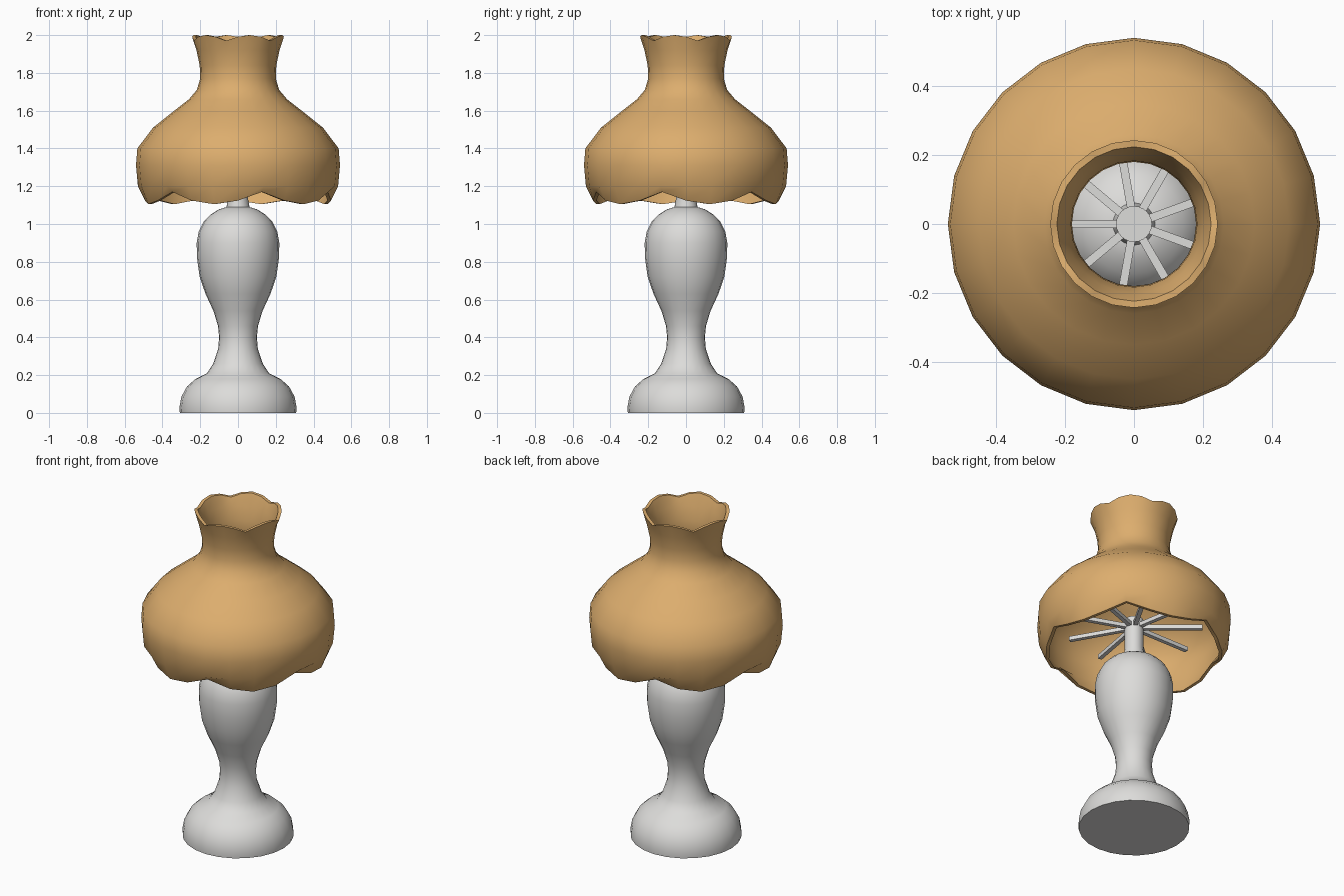
import bpy, bmesh, math

if "Cube" in bpy.data.objects:
    bpy.data.objects.remove(bpy.data.objects["Cube"])

SEG = 24


def material(name, color):
    m = bpy.data.materials.new(name)
    m.diffuse_color = (*color, 1)
    m.use_nodes = True
    m.node_tree.nodes["Principled BSDF"].inputs["Base Color"].default_value = m.diffuse_color
    return m


amber = material("amber shade", (0.72, 0.42, 0.155))
grey = material("pale grey", (0.72, 0.715, 0.70))


def lathe(name, profile, mat, closed=False, lift=None, angle=40):
    """Spin (r, z) rows around z; lift(row, azimuth) shifts z for scalloped rims."""
    bm = bmesh.new()
    rows = []
    for i, (r, z) in enumerate(profile):
        ring = []
        for s in range(SEG):
            a = 2 * math.pi * s / SEG
            dz = lift(i, a) if lift else 0
            ring.append(bm.verts.new((r * math.cos(a), r * math.sin(a), z + dz)))
        rows.append(ring)
    n = len(rows)
    for i in range(n if closed else n - 1):
        lo, hi = rows[i], rows[(i + 1) % n]
        for s in range(SEG):
            t = (s + 1) % SEG
            bm.faces.new((lo[s], lo[t], hi[t], hi[s]))
    if not closed:
        bm.faces.new(rows[0][::-1])
        bm.faces.new(rows[-1])
    bmesh.ops.recalc_face_normals(bm, faces=bm.faces[:])
    return finish(name, bm, mat, angle)


def finish(name, bm, mat, angle):
    me = bpy.data.meshes.new(name)
    bm.to_mesh(me)
    bm.free()
    me.materials.append(mat)
    ob = bpy.data.objects.new(name, me)
    bpy.context.collection.objects.link(ob)
    bpy.ops.object.select_all(action='DESELECT')
    ob.select_set(True)
    bpy.context.view_layer.objects.active = ob
    bpy.ops.object.shade_smooth_by_angle(angle=math.radians(angle))
    return ob


# Turned baluster base
lathe("lamp_base", [
    (0.308, 0), (0.31, 0.03), (0.30, 0.085), (0.27, 0.14), (0.225, 0.18),
    (0.165, 0.21), (0.132, 0.26), (0.105, 0.34), (0.10, 0.40), (0.106, 0.46),
    (0.13, 0.54), (0.172, 0.63), (0.203, 0.72), (0.217, 0.82), (0.219, 0.90),
    (0.208, 0.96), (0.18, 1.015), (0.145, 1.05), (0.10, 1.078), (0.06, 1.09),
], grey)

# Post holding the spokes
lathe("lamp_post", [(0.062, 1.085), (0.052, 1.14), (0.052, 1.33)], grey)

# Nine shade-support spokes
bm = bmesh.new()
for k in range(9):
    a = math.radians(180 + 40 * k)
    ca, sa = math.cos(a), math.sin(a)
    ends = []
    for r in (0.03, 0.38):
        ends.append([bm.verts.new((r * ca - w * sa, r * sa + w * ca, 1.285 + h))
                     for w, h in ((-.012, -.012), (.012, -.012), (.012, .012), (-.012, .012))])
    p, q = ends
    for i in range(4):
        j = (i + 1) % 4
        bm.faces.new((p[i], p[j], q[j], q[i]))
    bm.faces.new(p[::-1])
    bm.faces.new(q)
bmesh.ops.recalc_face_normals(bm, faces=bm.faces[:])
finish("shade_spokes", bm, grey, 30)

# Bell-shaped shade with thickness and six scallops on each rim
outer = [(0.492, 1.105), (0.53, 1.20), (0.54, 1.31), (0.533, 1.40), (0.45, 1.51),
         (0.35, 1.59), (0.26, 1.66), (0.218, 1.71), (0.20, 1.77), (0.203, 1.84),
         (0.22, 1.92), (0.243, 2.0)]
T = 0.02
inner = []
for i, (r, z) in enumerate(outer):
    a, b = outer[max(i - 1, 0)], outer[min(i + 1, len(outer) - 1)]
    dr, dz = b[0] - a[0], b[1] - a[1]
    d = math.hypot(dr, dz)
    rim = i in (0, len(outer) - 1)
    inner.append((r - T * dz / d, z if rim else z + T * dr / d))
last = len(outer) - 1


def scallop(i, a):
    if i > last:
        i = 2 * last + 1 - i          # inner rows mirror the outer rows
    if i == 0:                        # lower rim: notches rise
        return 0.065 * (1 - abs(math.sin(3 * (a - math.radians(45)))))
    if i == last:                     # upper rim: notches dip
        return -0.03 * (1 - abs(math.sin(3 * (a - math.radians(15)))))
    return 0


lathe("lamp_shade", outer + inner[::-1], amber, closed=True, lift=scallop, angle=50)
